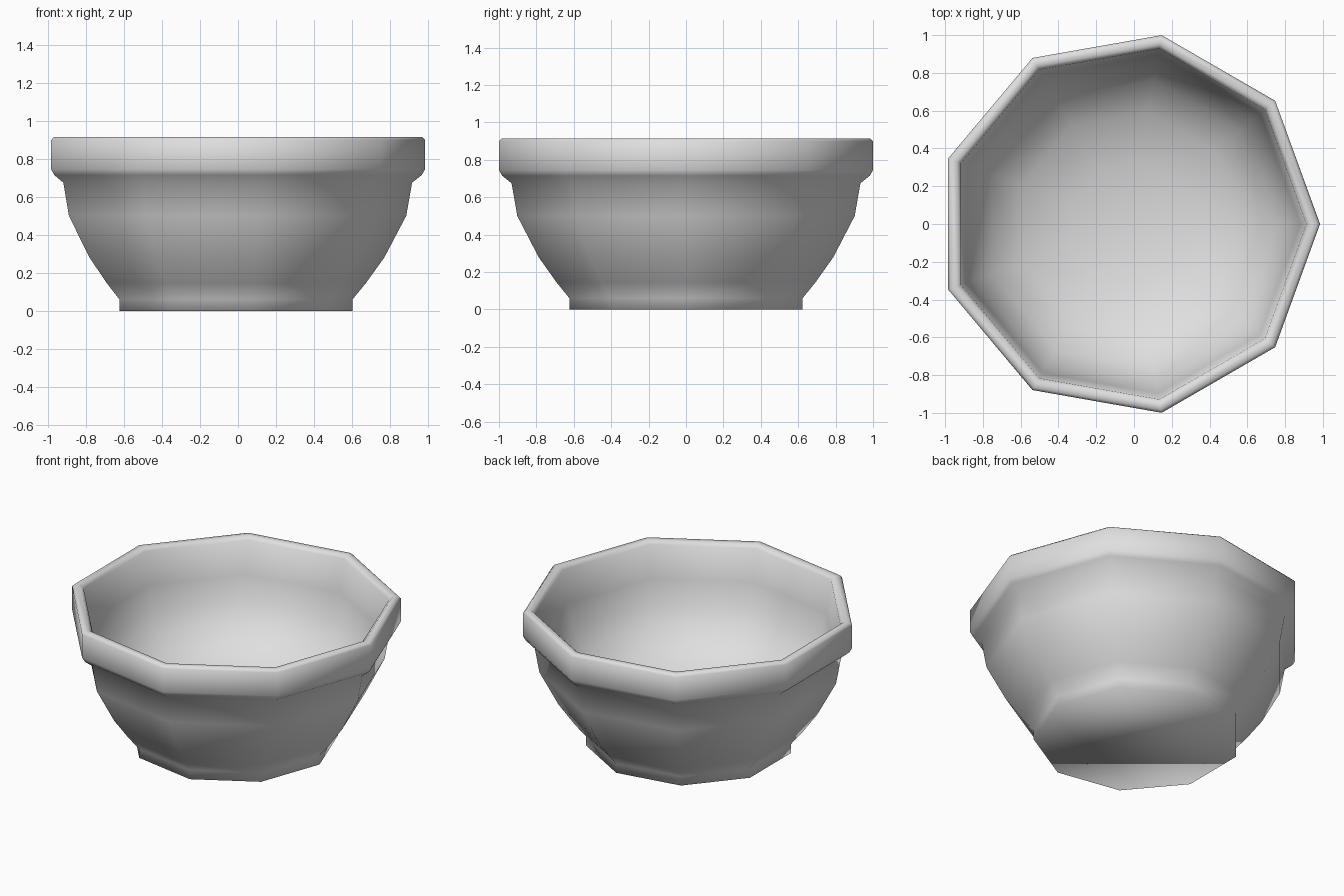
import bpy
import bmesh
from math import cos, sin, tau

cube = bpy.data.objects.get("Cube")
if cube:
    bpy.data.objects.remove(cube)

SIDES = 9
CENTRE_X = -0.03   # an odd-sided ring sits off its bounding-box centre

# Radius and height: foot, body, rim, then the inside down to the floor
PROFILE = [
    (0.633, 0), (0.633, 0.06), (0.703, 0.145), (0.8, 0.28), (0.916, 0.5),
    (0.947, 0.675), (0.998, 0.715), (1.015, 0.745), (1.015, 0.9), (1.0, 0.915),
    (0.965, 0.915), (0.943, 0.893), (0.91, 0.68), (0.865, 0.52),
    (0.77, 0.37), (0.6, 0.25), (0.33, 0.175),
]


def make_material(name, colour):
    mat = bpy.data.materials.new(name)
    mat.use_nodes = True
    mat.diffuse_color = colour
    mat.node_tree.nodes["Principled BSDF"].inputs["Base Color"].default_value = colour
    return mat


def lathe(name, profile, mat):
    bm = bmesh.new()
    rings = []
    for radius, height in profile:
        angles = [tau * i / SIDES for i in range(SIDES)]
        rings.append([bm.verts.new((CENTRE_X + radius * cos(a), radius * sin(a), height))
                      for a in angles])
    # Walls between neighbouring rings
    for low, high in zip(rings, rings[1:]):
        for i in range(SIDES):
            j = (i + 1) % SIDES
            bm.faces.new((low[i], low[j], high[j], high[i]))
    # Underside and inner floor
    bm.faces.new(rings[0][::-1])
    floor = bm.verts.new((CENTRE_X, 0, 0.15))
    for i in range(SIDES):
        bm.faces.new((rings[-1][i], rings[-1][(i + 1) % SIDES], floor))
    for face in bm.faces:
        face.smooth = True
    mesh = bpy.data.meshes.new(name)
    bm.to_mesh(mesh)
    bm.free()
    mesh.materials.append(mat)
    obj = bpy.data.objects.new(name, mesh)
    bpy.context.collection.objects.link(obj)
    return obj


lathe("bowl", PROFILE, make_material("light grey", (0.74, 0.74, 0.74, 1)))
